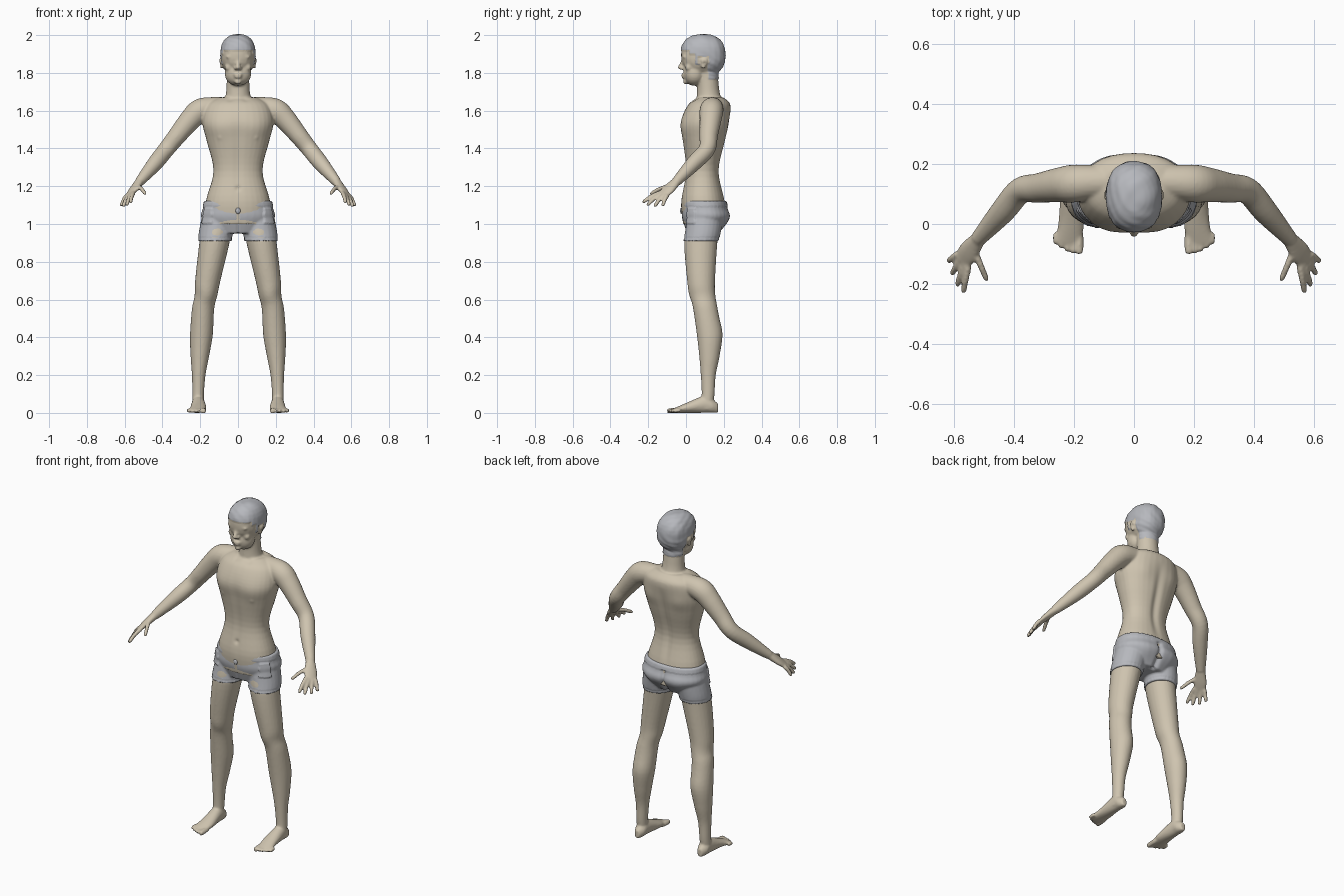
import bpy, bmesh, math
from mathutils import Vector

old = bpy.data.objects.get("Cube")
if old:
    bpy.data.objects.remove(old, do_unlink=True)

X, Y, Z = Vector((1, 0, 0)), Vector((0, 1, 0)), Vector((0, 0, 1))
MIDDLE, BOTH = (1,), (1, -1)


def material(name, colour):
    m = bpy.data.materials.new(name)
    m.use_nodes = True
    m.diffuse_color = (*colour, 1)
    shader = next(node for node in m.node_tree.nodes if node.type == 'BSDF_PRINCIPLED')
    shader.inputs["Base Color"].default_value = (*colour, 1)
    return m


skin = material("skin", (.62, .55, .43))
grey = material("soft_grey", (.47, .48, .51))


def spline(rings, steps=5):
    """Smoothly interpolate rings of (x, y, z, half width, half depth)."""
    result = []
    for i in range(len(rings) - 1):
        before, start, end, after = (rings[max(0, min(len(rings) - 1, i + k))] for k in range(-1, 3))
        for step in range(steps):
            t = step / steps
            result.append([b + t / 2 * (c - a + t * (2*a - 5*b + 4*c - d + t * (3*(b - c) + d - a)))
                           for a, b, c, d in zip(before, start, end, after)])
    return result + [list(rings[-1])]


def loft(bm, rings, sides=MIDDLE, ref=X, axis=None, segments=24, power=1):
    """Closed tube through rounded rings, optionally mirrored."""
    rings = spline(rings)
    centres = [Vector(ring[:3]) for ring in rings]
    last = len(rings) - 1
    for side in sides:
        loops = []
        for i, (centre, ring) in enumerate(zip(centres, rings)):
            along = axis or (centres[min(i + 1, last)] - centres[max(i - 1, 0)]).normalized()
            across = (ref - along * ref.dot(along)).normalized()
            depth = along.cross(across)
            loop = []
            for k in range(segments):
                angle = math.tau * k / segments
                c, s = (math.copysign(abs(f(angle)) ** power, f(angle)) for f in (math.cos, math.sin))
                point = centre + across * c * ring[3] + depth * s * ring[4]
                loop.append(bm.verts.new((point.x * side, point.y, point.z)))
            loops.append(loop)
        for lower, upper in zip(loops, loops[1:]):
            for k in range(segments):
                nxt = (k + 1) % segments
                bm.faces.new((lower[k], lower[nxt], upper[nxt], upper[k]))
        bm.faces.new(loops[0][::-1])
        bm.faces.new(loops[-1])


def tube(bm, points, flat=1, **options):
    """Loft through points of (x, y, z, radius) with one depth ratio."""
    loft(bm, [(*p, p[-1] * flat) for p in points], **options)


def blob(bm, centre, radii, sides=BOTH, boxy=2):
    """Ellipsoid, squarer where boxy is above two."""
    for side in sides:
        ball = bmesh.ops.create_uvsphere(bm, u_segments=24, v_segments=16, radius=1)
        for vert in ball["verts"]:
            size = sum(abs(c) ** boxy for c in vert.co) ** (1 / boxy)
            offset = Vector(c * r / size for c, r in zip(vert.co, radii))
            vert.co = offset + Vector((side * centre[0], centre[1], centre[2]))


def finish(name, bm, materials):
    mesh = bpy.data.meshes.new(name)
    bmesh.ops.recalc_face_normals(bm, faces=bm.faces)
    bm.to_mesh(mesh)
    bm.free()
    for m in materials:
        mesh.materials.append(m)
    mesh.shade_smooth()
    part = bpy.data.objects.new(name, mesh)
    bpy.context.collection.objects.link(part)
    return part


def fuse(name, bm, materials, smoothing):
    """Merge overlapping parts into one smooth surface."""
    part = finish(name, bm, materials)
    remesh = part.modifiers.new("merge", 'REMESH')
    remesh.mode, remesh.voxel_size = 'VOXEL', .0065
    soften = part.modifiers.new("soften", 'SMOOTH')
    soften.factor, soften.iterations = .5, smoothing
    graph = bpy.context.evaluated_depsgraph_get()
    baked = bpy.data.meshes.new_from_object(part.evaluated_get(graph))
    part.modifiers.clear()
    part.data = baked
    baked.materials.clear()
    for m in materials:
        baked.materials.append(m)
    baked.shade_smooth()
    return part


def sculpt(mesh, strokes, detail):
    """Push the surface along its normals by soft round strokes and a detail rule."""
    normals = [vert.normal.copy() for vert in mesh.vertices]
    for vert, normal in zip(mesh.vertices, normals):
        x, y, z = vert.co
        push = detail(x, y, z)
        for (cx, cy, cz), radius, amount in strokes:
            if abs(z - cz) < 3 * radius:
                distance = math.hypot(abs(x) - cx, y - cy, z - cz)
                push += amount * math.exp(-(distance / radius) ** 2)
        vert.co += normal * push


bm = bmesh.new()
# Torso and neck
tube(bm, [(0, .1, 1, .17), (0, .09, 1.12, .17), (0, .087, 1.28, .13), (0, .095, 1.44, .166),
          (0, .1, 1.54, .188), (0, .123, 1.63, .165), (0, .13, 1.67, .1)],
     flat=.68, axis=Z, segments=32, power=.9)
tube(bm, [(0, .13, 1.6, .09), (0, .12, 1.68, .066), (0, .115, 1.75, .06), (0, .11, 1.82, .06)],
     flat=.95, axis=Z)
# Shoulders and arms
tube(bm, [(.04, .14, 1.615, .055), (.13, .14, 1.615, .057), (.2, .135, 1.6, .063), (.25, .13, 1.555, .058),
          (.32, .12, 1.47, .049), (.38, .11, 1.395, .044), (.44, .04, 1.32, .041),
          (.52, -.05, 1.225, .026)], sides=BOTH, ref=Y)
# Hands, with the fingers fanned between the outer two
wrist, index, pinky = Vector((.52, -.05, 1.225)), Vector((.553, -.14, 1.165)), Vector((.59, -.1, 1.15))
spread = (pinky - index).normalized()
palm = index.lerp(pinky, .5)
loft(bm, [(*wrist, .025, .023), (*wrist.lerp(palm, .6), .037, .018), (*palm, .034, .012)],
     sides=BOTH, ref=spread)
fingers = [(wrist.lerp(index, .4), Vector((.49, -.19, 1.16)))]
for i in range(4):
    base = index.lerp(pinky, i / 3)
    tip = Vector((.57, -.23, 1.115)).lerp(Vector((.62, -.125, 1.095)), i / 3)
    fingers.append((base, tip + (tip - base) * .2 * math.sin(math.pi * i / 3)))
for base, tip in fingers:
    knuckle = base.lerp(tip, .5) + Z * .006
    tube(bm, [(*base, .012), (*knuckle, .011), (*base.lerp(tip, .9), .01), (*tip, .006)],
         sides=BOTH, ref=spread, segments=12)
# Legs
tube(bm, [(.11, .09, 1, .08), (.125, .078, .9, .08), (.16, .08, .7, .067), (.17, .09, .62, .06),
          (.185, .103, .55, .059), (.194, .124, .41, .06), (.202, .124, .3, .049),
          (.208, .118, .2, .036), (.211, .117, .1, .031), (.212, .11, .02, .03)],
     flat=1.1, axis=-Z, sides=BOTH)
# Feet and toes
loft(bm, [(.21 + max(0, -y) / 6, y, height, width, height) for y, width, height in (
    (.17, .015, .025), (.14, .032, .036), (.1, .035, .046), (0, .043, .026), (-.065, .044, .012))],
     axis=-Y, sides=BOTH)
for i in range(5):
    x, radius, tip = .183 + .0195 * i, .01 if i else .014, -.1 + .002 * i * i
    tube(bm, [(x, -.03, .014, radius), (x, tip + .01, .011, radius), (x, tip, .01, radius / 2)],
         axis=-Y, sides=BOTH, segments=12)
# Skull and jaw
blob(bm, (0, .09, 1.894), (.09, .116, .107), MIDDLE, boxy=2.4)
blob(bm, (0, .045, 1.8), (.07, .057, .068), MIDDLE, boxy=2.2)
# Nose, brows, eyes, cheeks, lips, chin and ears
tube(bm, [(0, -.01, 1.885, .01), (0, -.02, 1.855, .01), (0, -.032, 1.828, .013), (0, -.025, 1.818, .008)],
     axis=-Z, segments=16)
blob(bm, (.013, -.02, 1.824), (.009, .011, .008))
blob(bm, (.036, -.007, 1.885), (.028, .013, .009))
blob(bm, (.034, 0, 1.861), (.015, .014, .01))
blob(bm, (.05, .015, 1.83), (.02, .02, .02))
for z, width in ((1.792, .024), (1.778, .02)):
    blob(bm, (0, -.014, z), (width, .011, .006), MIDDLE)
blob(bm, (0, -.002, 1.753), (.02, .014, .014), MIDDLE)
blob(bm, (.091, .097, 1.862), (.009, .02, .019))
blob(bm, (.088, .092, 1.838), (.007, .012, .017))
body = fuse("body", bm, [skin, grey], smoothing=3)


def is_hair(x, y, z):
    ear = abs(x) > .088 and z < 1.886 and .06 < y < .122
    # Forehead, temple, sideburn, above the ear, then nape
    line = 1.92
    for start, height in ((.02, 1.9), (.05, 1.845), (.075, 1.88), (.117, 1.768)):
        if y > start:
            line = height
    return z > line and not ear


def hair_and_grooves(x, y, z):
    if is_hair(x, y, z):
        return .004 + .0015 * math.sin(90 * x + 30 * math.sin(9 * z)) * math.sin(70 * y + 50 * z)
    # Spine and breastbone
    if 1.1 < z < 1.6:
        fade = math.sin((z - 1.1) / .5 * math.pi)
        return -(.011 if y > .1 else .004) * fade * math.exp(-(x / .022) ** 2)
    return 0


# Chest, nipples, shoulder blades, navel, knees, calves, ears, eye corners, collarbones
sculpt(body.data, [((.1, -.01, 1.5), .06, .006), ((.1, -.015, 1.455), .011, .007),
                   ((.1, .22, 1.52), .05, .006), ((0, -.02, 1.19), .013, -.008),
                   ((.165, .03, .63), .04, .006), ((.185, .18, .43), .05, .004),
                   ((.1, .1, 1.85), .009, -.006), ((.02, -.01, 1.866), .008, -.005),
                   ((.04, .05, 1.655), .02, -.004)], hair_and_grooves)
for face in body.data.polygons:
    face.material_index = int(is_hair(*face.center))

# Shorts
bm = bmesh.new()
tube(bm, [(0, .097, 1.12, .178), (0, .1, 1.08, .187), (0, .105, 1.03, .193), (0, .09, .95, .13)],
     flat=.65, axis=-Z, segments=32, power=.9)
tube(bm, [(.1, .1, 1.05, .09), (.117, .09, .96, .09), (.122, .08, .91, .09)],
     flat=1.05, axis=-Z, sides=BOTH)
shorts = fuse("shorts", bm, [grey], smoothing=3)


def seams(x, y, z):
    waistband = z > 1.092
    patch_pocket = abs(x) > .135 and -.03 < y < .05 and 1 < z < 1.085
    fly = abs(x) < .005 and y < .03 and not waistband
    hem_stitch = .92 < z < .928
    push = .003 * waistband + .008 * patch_pocket - .004 * fly - .002 * hem_stitch
    if y > .15 and not waistband:
        push -= .014 * math.exp(-(x / .014) ** 2)
    return push


sculpt(shorts.data, [((.085, .21, 1.02), .05, .006)], seams)

# Waist button
bm = bmesh.new()
blob(bm, (0, -.024, 1.07), (.013, .007, .016), MIDDLE)
finish("waist_button", bm, [grey])
